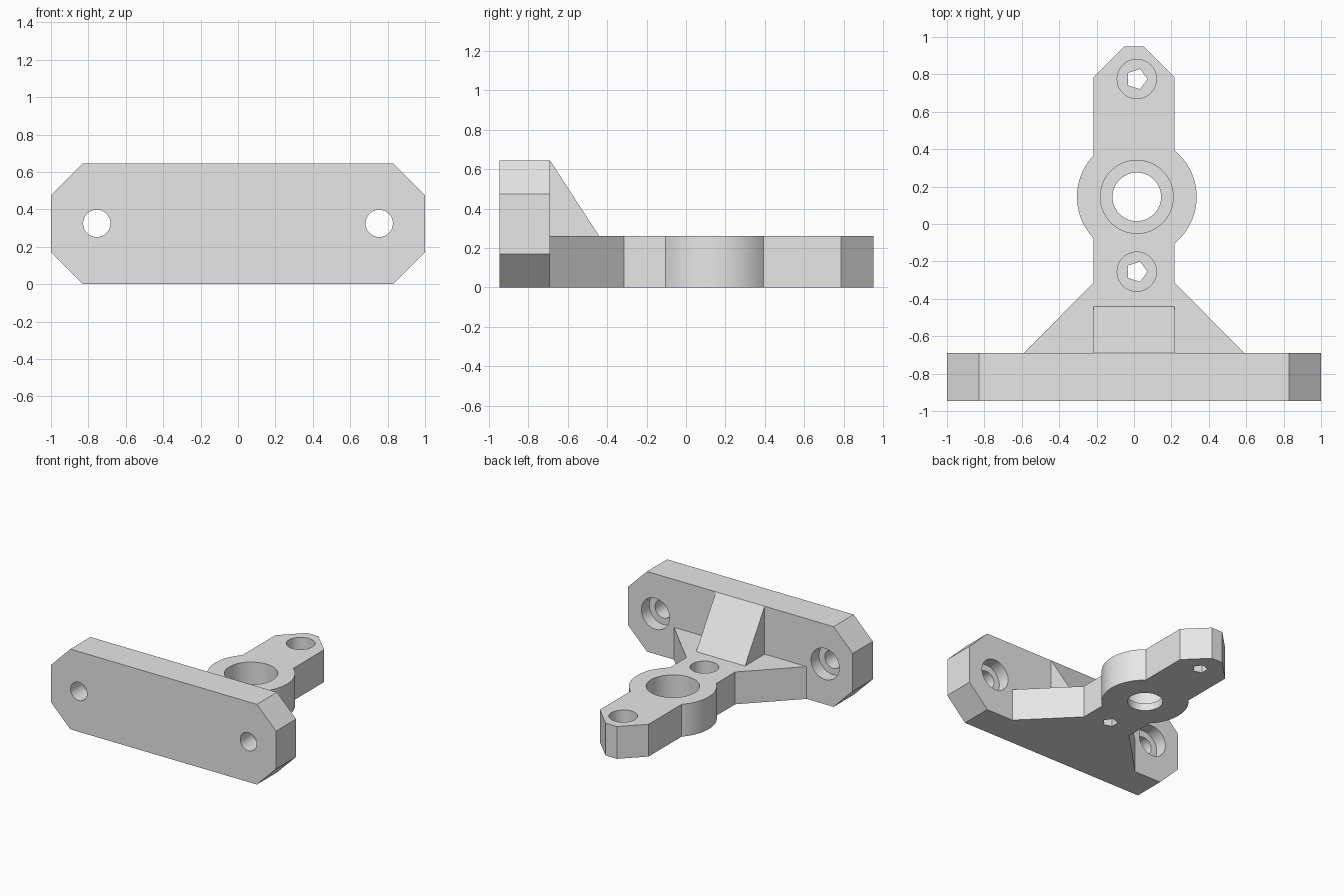
import bpy
import bmesh
from math import sin, cos, pi, atan2, sqrt

if "Cube" in bpy.data.objects:
    bpy.data.objects.remove(bpy.data.objects["Cube"], do_unlink=True)

grey = bpy.data.materials.new("light grey")
grey.use_nodes = True
grey.diffuse_color = (0.8, 0.8, 0.8, 1)
grey.node_tree.nodes["Principled BSDF"].inputs["Base Color"].default_value = (0.8, 0.8, 0.8, 1)

# How a profile point (u, v) at depth d is placed for each extrusion axis
PLACE = {
    "x": lambda u, v, d: (d, u, v),
    "y": lambda u, v, d: (u, d, v),
    "z": lambda u, v, d: (u, v, d),
}


def prism(name, outline, axis, start, end):
    """Extrude a flat outline along an axis."""
    bm = bmesh.new()
    verts = [bm.verts.new(PLACE[axis](u, v, start)) for u, v in outline]
    face = bm.faces.new(verts)
    ext = bmesh.ops.extrude_face_region(bm, geom=[face])
    shift = PLACE[axis](0, 0, end - start)
    moved = [g for g in ext["geom"] if isinstance(g, bmesh.types.BMVert)]
    bmesh.ops.translate(bm, verts=moved, vec=shift)
    bmesh.ops.recalc_face_normals(bm, faces=bm.faces)
    mesh = bpy.data.meshes.new(name)
    bm.to_mesh(mesh)
    bm.free()
    mesh.materials.append(grey)
    obj = bpy.data.objects.new(name, mesh)
    bpy.context.collection.objects.link(obj)
    return obj


def arc(cx, cy, r, a0, a1, n):
    return [(cx + r * cos(a0 + (a1 - a0) * i / n),
             cy + r * sin(a0 + (a1 - a0) * i / n)) for i in range(n + 1)]


def ring(cx, cy, r, n=48):
    return arc(cx, cy, r, 0, 2 * pi, n)[:-1]


def drill(obj, outline, axis, start, end):
    """Cut a prism-shaped hole out of a part."""
    cutter = prism("hole_cutter", outline, axis, start, end)
    cutter.hide_render = True
    mod = obj.modifiers.new("hole", "BOOLEAN")
    mod.operation = "DIFFERENCE"
    mod.solver = "EXACT"
    mod.object = cutter
    bpy.context.view_layer.objects.active = obj
    bpy.ops.object.modifier_apply(modifier=mod.name)
    bpy.data.objects.remove(cutter, do_unlink=True)


FRONT, BACK, TIP = -0.945, -0.69, 0.95
THICK, HIGH, HALF = 0.26, 0.645, 0.217

# Upright mounting plate with chamfered corners
right_side = [(0.83, 0), (1, 0.17), (1, 0.475), (0.83, HIGH)]
plate = prism("mounting_plate",
              right_side + [(-x, z) for x, z in reversed(right_side)], "y", FRONT, BACK)
for side in (-1, 1):
    drill(plate, ring(side * 0.755, 0.325, 0.073), "y", FRONT - 0.1, BACK + 0.1)
    drill(plate, ring(side * 0.755, 0.325, 0.125), "y", BACK - 0.1, BACK + 0.1)

# Flat arm: flared root, round bulge around the bearing seat, chamfered tip
CX, CY, R = 0.015, 0.145, 0.32


def bulge(side):
    """Arc outside the arm edge, running from low y to high y."""
    dx = side * HALF - CX
    dy = sqrt(R * R - dx * dx)
    a = atan2(dy, abs(dx))
    return [(CX + side * (x - CX), y) for x, y in arc(CX, CY, R, -a, a, 24)]


def arm_edge(side):
    return ([(side * 0.59, BACK), (side * HALF, -0.315)] + bulge(side)
            + [(side * HALF, 0.785), (side * 0.05, TIP)])


arm = prism("arm", arm_edge(1) + arm_edge(-1)[::-1], "z", 0, THICK)

# Bearing seat with a through hole
SEAT = 0.06
drill(arm, ring(CX, CY, 0.13), "z", -0.1, THICK + 0.1)
drill(arm, ring(CX, CY, 0.195, 64), "z", SEAT, THICK + 0.1)

# Screw holes: five-sided bores under round recesses
for y in (-0.255, 0.775):
    drill(arm, ring(CX, y, 0.057, 5), "z", -0.1, THICK + 0.1)
    drill(arm, ring(CX, y, 0.105), "z", SEAT, THICK + 0.1)

# Sloped rib bracing the plate against the arm
rib = prism("brace_rib", [(BACK, THICK), (-0.44, THICK), (BACK, HIGH)], "x", -HALF, HALF)

# Smooth round walls, sharp edges elsewhere
bpy.ops.object.select_all(action="DESELECT")
for part in (plate, arm, rib):
    part.select_set(True)
bpy.context.view_layer.objects.active = arm
bpy.ops.object.shade_smooth_by_angle(angle=pi / 6)
